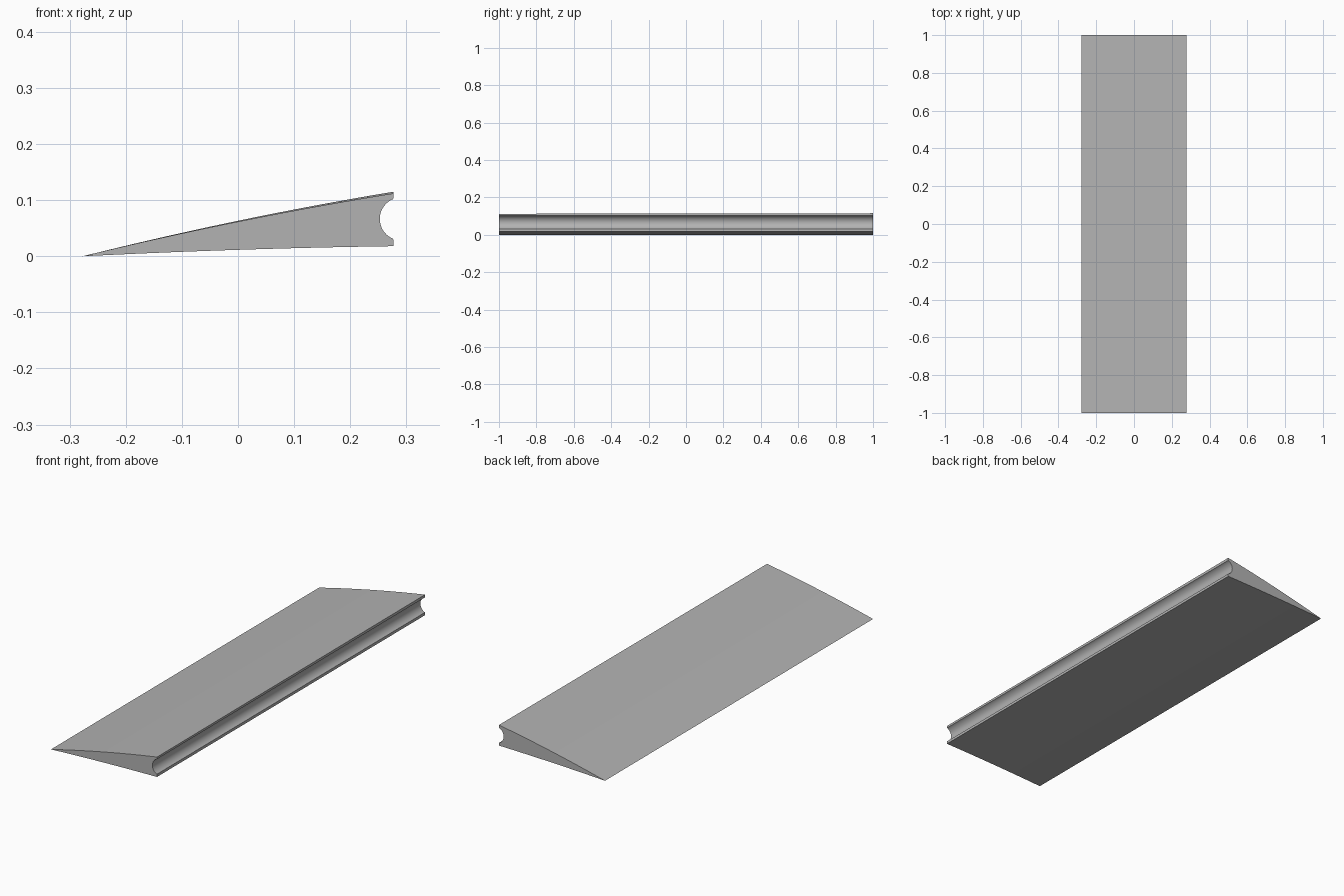
import bpy, bmesh, math

cube = bpy.data.objects.get("Cube")
if cube:
    bpy.data.objects.remove(cube, do_unlink=True)

grey = bpy.data.materials.new("plain grey")
grey.use_nodes = True
colour = (0.45, 0.45, 0.45, 1)
grey.diffuse_color = colour
grey.node_tree.nodes["Principled BSDF"].inputs["Base Color"].default_value = colour

HALF_CHORD, STEPS, ARC_STEPS = 0.277, 24, 20
GROOVE_X, GROOVE_Z, GROOVE_R, GROOVE_ANGLE = 0.291, 0.0665, 0.0383, math.radians(68)


def section(top):
    """Wedge outline: curved underside, rounded groove, curved upper side."""
    pts = []
    for i in range(STEPS + 1):
        t = i / STEPS
        pts.append((HALF_CHORD * (2 * t - 1), 0.028 * t - 0.01 * t * t))
    for i in range(ARC_STEPS + 1):
        a = GROOVE_ANGLE * (2 * i / ARC_STEPS - 1)
        x = min(GROOVE_X - GROOVE_R * math.cos(a), HALF_CHORD)
        pts.append((x, GROOVE_Z + GROOVE_R * math.sin(a)))
    for i in range(STEPS, 0, -1):
        t = i / STEPS
        pts.append((HALF_CHORD * (2 * t - 1), (top + 0.023) * t - 0.023 * t * t))
    return pts


# Flap panel lofted between two end sections, slightly thicker at the back
bm = bmesh.new()
front, back = [[bm.verts.new((x, y, z)) for x, z in section(top)]
               for y, top in ((-1, 0.112), (1, 0.115))]
n = len(front)
for i in range(n):
    j = (i + 1) % n
    bm.faces.new((front[i], front[j], back[j], back[i]))
bm.faces.new(front)
bm.faces.new(back)
bmesh.ops.recalc_face_normals(bm, faces=bm.faces)
mesh = bpy.data.meshes.new("flap_panel")
bm.to_mesh(mesh)
bm.free()
mesh.materials.append(grey)
flap = bpy.data.objects.new("flap_panel", mesh)
bpy.context.collection.objects.link(flap)

# Smooth curves with crisp rims
bpy.ops.object.select_all(action="DESELECT")
flap.select_set(True)
bpy.context.view_layer.objects.active = flap
bpy.ops.object.shade_smooth_by_angle(angle=math.radians(30))
